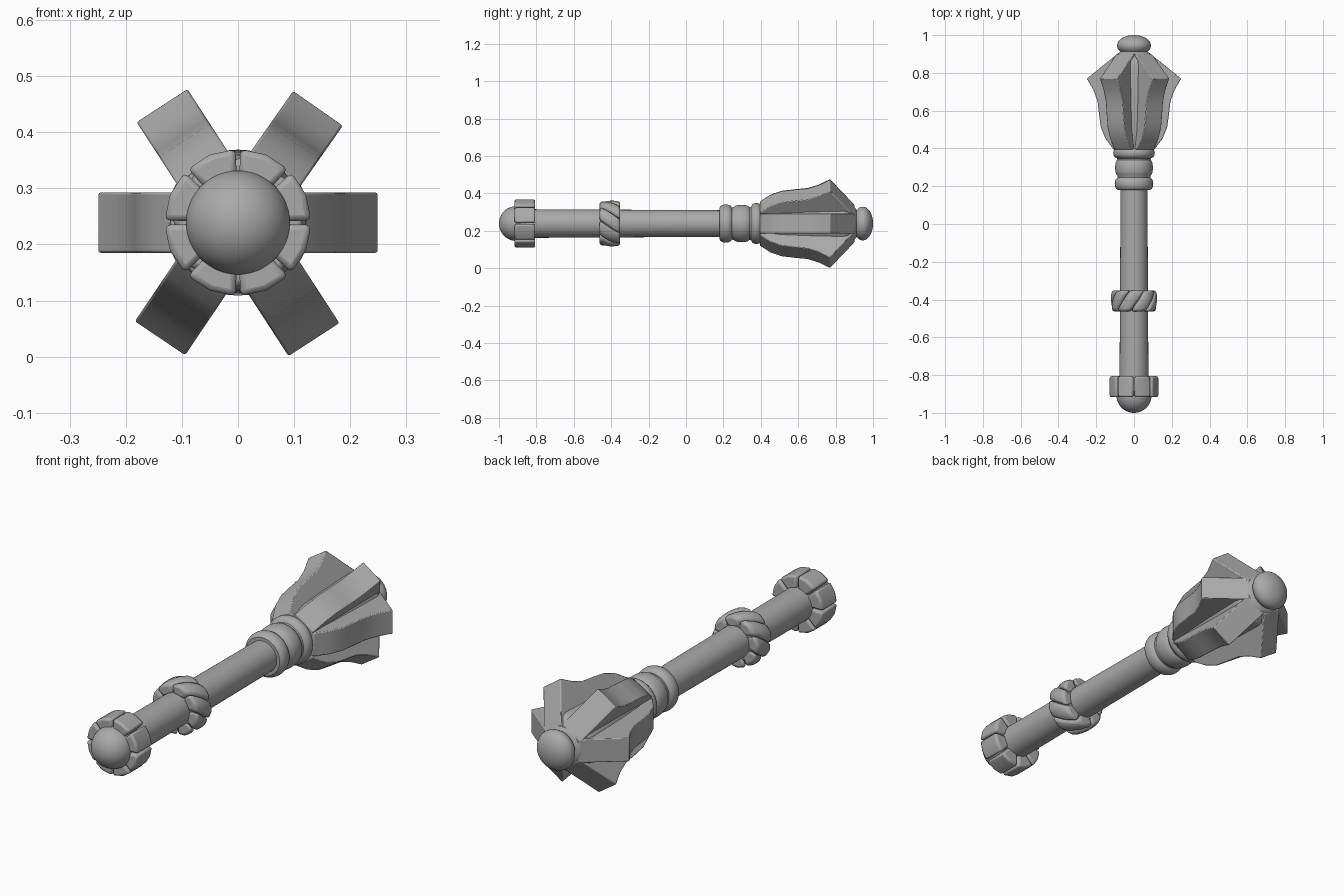
import bpy, bmesh
from math import cos, sin, pi, radians

cube = bpy.data.objects.get("Cube")
if cube:
    bpy.data.objects.remove(cube, do_unlink=True)

AXIS_Z = 0.239

grey = bpy.data.materials.new("stone grey")
grey.use_nodes = True
colour = (0.4, 0.4, 0.4, 1)
grey.diffuse_color = colour
grey.node_tree.nodes["Principled BSDF"].inputs["Base Color"].default_value = colour


def finish(name, bm, bevel=0, angle=35):
    """Turn a bmesh into a shaded, optionally bevelled object."""
    bmesh.ops.recalc_face_normals(bm, faces=bm.faces)
    mesh = bpy.data.meshes.new(name)
    bm.to_mesh(mesh)
    bm.free()
    mesh.materials.append(grey)
    ob = bpy.data.objects.new(name, mesh)
    ob.location.z = AXIS_Z
    bpy.context.collection.objects.link(ob)
    bpy.ops.object.select_all(action='DESELECT')
    ob.select_set(True)
    bpy.context.view_layer.objects.active = ob
    bpy.ops.object.shade_smooth_by_angle(angle=radians(angle))
    if bevel:
        mod = ob.modifiers.new("Soft edges", 'BEVEL')
        mod.width = bevel
        mod.segments = 2
        mod.limit_method = 'ANGLE'
        mod.angle_limit = radians(35)
    return ob


def skin(bm, rings):
    """Join closed rings of points into a capped solid."""
    loops = [[bm.verts.new(p) for p in ring] for ring in rings]
    for a, b in zip(loops, loops[1:]):
        for i in range(len(a)):
            j = (i + 1) % len(a)
            bm.faces.new((a[i], a[j], b[j], b[i]))
    bm.faces.new(loops[0])
    bm.faces.new(loops[-1])


def lathe(name, profile, sides=48):
    """Turn a (y, radius) profile about the long axis."""
    bm = bmesh.new()
    turn = [2 * pi * i / sides for i in range(sides)]
    skin(bm, [[(r * cos(t), y, r * sin(t)) for t in turn] for y, r in profile])
    return finish(name, bm)


def bulge(y0, y1, r0, r1, steps=8, power=0.5):
    """Profile of a rounded band."""
    return [(y0 + (y1 - y0) * i / steps, r0 + (r1 - r0) * sin(pi * i / steps) ** power)
            for i in range(steps + 1)]


def ball(name, y, radius, length):
    bm = bmesh.new()
    bmesh.ops.create_uvsphere(bm, u_segments=48, v_segments=24, radius=1)
    for v in bm.verts:
        x, yy, z = v.co
        v.co = (x * radius, y + z * length, yy * radius)
    return finish(name, bm, angle=60)


def ring_of_blocks(name, count, gap, y0, y1, r0, r1, twist=0, start=0,
                   bevel=0.008, steps=1, crown=0):
    """Blocks around the shaft, optionally wound along it."""
    bm = bmesh.new()
    half = pi / count - gap / r1 / 2
    for k in range(count):
        mid = start + 2 * pi * k / count
        rings = []
        for s in range(steps + 1):
            f = s / steps
            y = y0 + (y1 - y0) * f
            c = mid + twist * (f - 0.5)
            outer = r1 + crown * sin(pi * f)
            corners = [(r0, -half), (outer - crown, -half), (outer, 0),
                       (outer - crown, half), (r0, half)]
            rings.append([(r * cos(c + a), y, r * sin(c + a)) for r, a in corners])
        skin(bm, rings)
    return finish(name, bm, bevel)


# Shaft and pommel
lathe("handle", [(-0.92, 0.077), (0.22, 0.071)])
ball("pommel_ball", -0.907, 0.093, 0.093)
ring_of_blocks("pommel_crown", 8, 0.008, -0.917, -0.806, 0.065, 0.131,
               start=pi / 8, bevel=0.01)

# Wound grip band
lathe("grip_band_core", bulge(-0.455, -0.355, 0.08, 0.104))
ring_of_blocks("grip_band_strands", 8, 0.004, -0.462, -0.352, 0.07, 0.12,
               twist=radians(-42), start=0.2, bevel=0.012, steps=6, crown=0.006)

# Three collars under the head
lathe("collars", bulge(0.18, 0.245, 0.086, 0.102)
      + bulge(0.255, 0.34, 0.088, 0.1) + bulge(0.348, 0.405, 0.09, 0.11))

# Head core and finial
lathe("head_core", [(0.39, 0.1), (0.5, 0.118), (0.65, 0.125), (0.84, 0.13),
                    (0.865, 0.125), (0.9, 0.09), (0.92, 0.06)])
ball("finial_ball", 0.945, 0.09, 0.055)

# Six flared flanges
outline = [(0.395, 0.05), (0.395, 0.108), (0.45, 0.15), (0.51, 0.175), (0.58, 0.185),
           (0.65, 0.193), (0.71, 0.215), (0.77, 0.25), (0.9, 0.088), (0.9, 0.05)]
bm = bmesh.new()
for degrees in (0, 55, 123, 180, 236, 303):
    c, s = cos(radians(degrees)), sin(radians(degrees))
    skin(bm, [[(r * c - w * s, y, r * s + w * c) for y, r in outline]
              for w in (-0.054, 0.054)])
finish("head_flanges", bm, bevel=0.004, angle=20)
